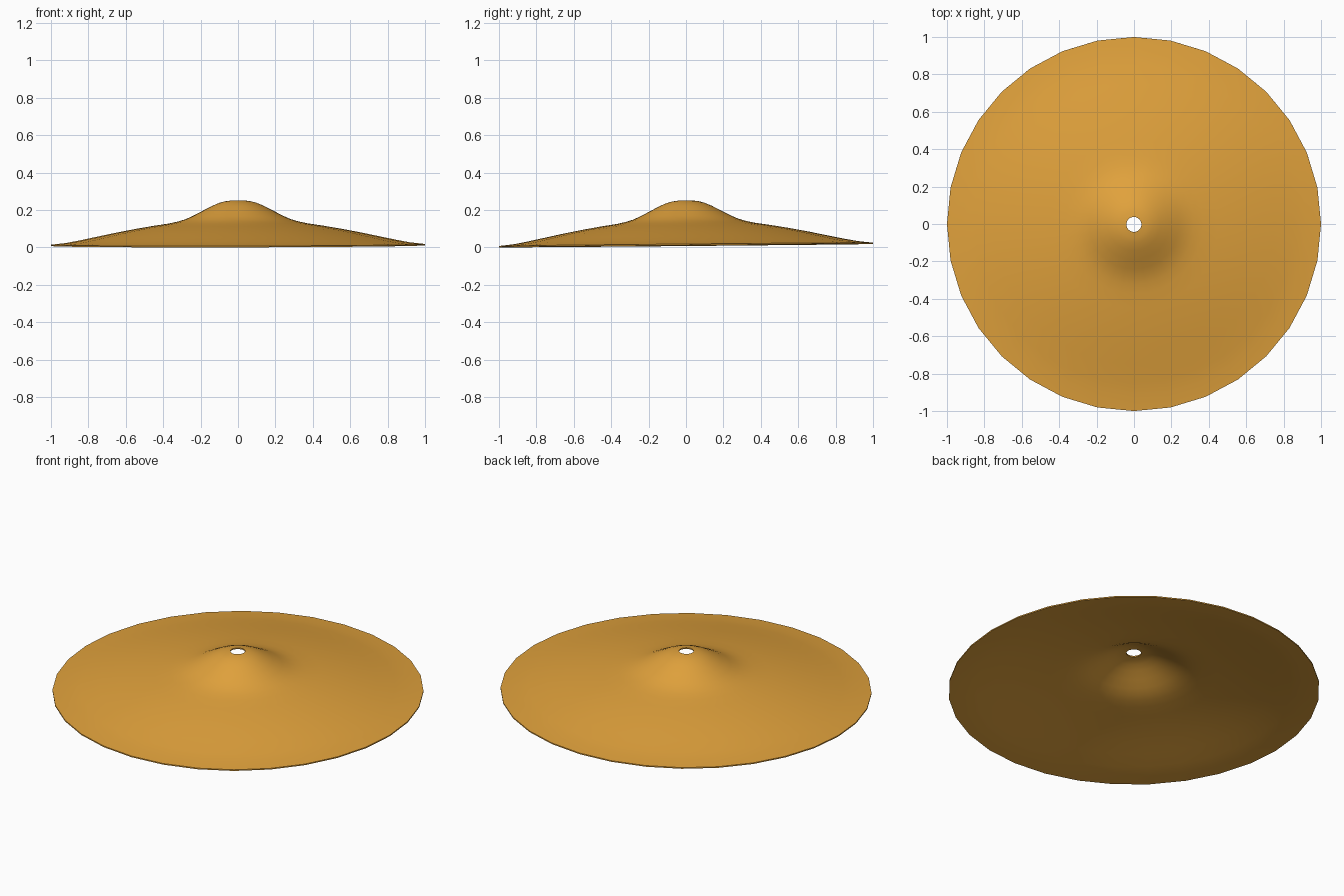
import bpy, bmesh, math
from mathutils import Matrix

if "Cube" in bpy.data.objects:
    bpy.data.objects.remove(bpy.data.objects["Cube"])

SIDES = 32
THICK = 0.007

# Upper-surface profile (radius, height): hole, bell, bow, edge
top = [(0.04, 0.253), (0.07, 0.249), (0.10, 0.241), (0.14, 0.224),
       (0.19, 0.198), (0.24, 0.172), (0.28, 0.154), (0.32, 0.142),
       (0.37, 0.131), (0.45, 0.119), (0.55, 0.102), (0.65, 0.083),
       (0.75, 0.062), (0.85, 0.041), (0.92, 0.028), (1.00, 0.019)]
bottom = [(r, z - THICK) for r, z in reversed(top)]
profile = top + bottom

# Revolve the closed profile into a thin shell with a centre hole
bm = bmesh.new()
rings = []
for i in range(SIDES):
    a = 2 * math.pi * i / SIDES
    rings.append([bm.verts.new((r * math.cos(a), r * math.sin(a), z)) for r, z in profile])
n = len(profile)
for i in range(SIDES):
    cur, nxt = rings[i], rings[(i + 1) % SIDES]
    for j in range(n):
        k = (j + 1) % n
        bm.faces.new((cur[j], cur[k], nxt[k], nxt[j]))
bmesh.ops.recalc_face_normals(bm, faces=bm.faces)

# Slight resting tilt, lowest edge on the ground
tilt = Matrix.Rotation(0.009, 4, 'X') @ Matrix.Rotation(-0.002, 4, 'Y')
bmesh.ops.transform(bm, matrix=tilt, verts=bm.verts)
low = min(v.co.z for v in bm.verts)
bmesh.ops.translate(bm, vec=(0, 0, -low), verts=bm.verts)

mesh = bpy.data.meshes.new("cymbal")
bm.to_mesh(mesh)
bm.free()
cymbal = bpy.data.objects.new("cymbal", mesh)
bpy.context.collection.objects.link(cymbal)

# Brass colour
brass = bpy.data.materials.new("brass")
brass.diffuse_color = (0.75, 0.36, 0.045, 1)
brass.use_nodes = True
brass.node_tree.nodes["Principled BSDF"].inputs["Base Color"].default_value = brass.diffuse_color
mesh.materials.append(brass)

# Smooth surfaces, crisp rim and hole
bpy.context.view_layer.objects.active = cymbal
cymbal.select_set(True)
bpy.ops.object.shade_smooth_by_angle(angle=math.radians(30))
